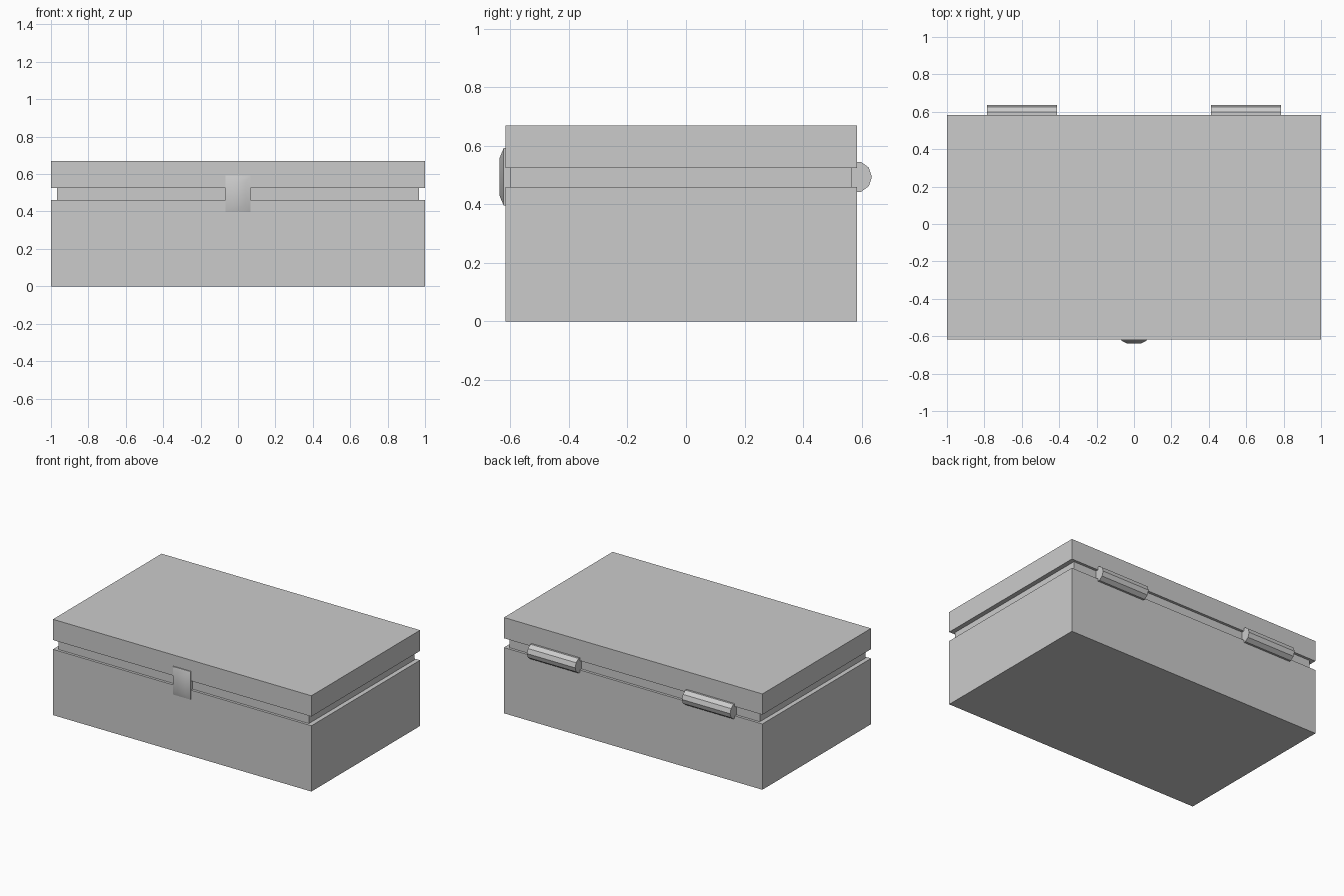
import bpy, bmesh, math

if "Cube" in bpy.data.objects:
    bpy.data.objects.remove(bpy.data.objects["Cube"])

FRONT, BACK = -0.617, 0.584   # box depth limits


def finish(name, bm):
    bmesh.ops.recalc_face_normals(bm, faces=bm.faces[:])
    me = bpy.data.meshes.new(name)
    bm.to_mesh(me)
    bm.free()
    ob = bpy.data.objects.new(name, me)
    bpy.context.collection.objects.link(ob)
    return ob


def loft(name, rings):
    """Stack of vertex rings, skinned and capped at both ends."""
    bm = bmesh.new()
    vs = [[bm.verts.new(p) for p in r] for r in rings]
    n = len(rings[0])
    for a, b in zip(vs, vs[1:]):
        for i in range(n):
            j = (i + 1) % n
            bm.faces.new((a[i], a[j], b[j], b[i]))
    bm.faces.new(vs[0])
    bm.faces.new(vs[-1])
    return finish(name, bm)


def slab(z, inset=0.0):
    x, f, b = 1 - inset, FRONT + inset, BACK - inset
    return [(-x, f, z), (x, f, z), (x, b, z), (-x, b, z)]


# Lower box with its recessed neck
NECK = 0.018
loft("box_base", [slab(0), slab(0.46)])
loft("box_neck", [[(px * 0.968 / (1 - NECK), py, pz) for px, py, pz in slab(z, NECK)]
                  for z in (0.46, 0.525)])

# Lid
loft("lid", [slab(0.525), slab(0.67)])

# Two ten-sided hinge barrels on the back
for side, sign in (("left", -1), ("right", 1)):
    rings = []
    for x in (0.413, 0.786):
        rings.append([(sign * x,
                       0.581 + 0.054 * math.cos(math.tau * k / 10),
                       0.494 + 0.054 * math.sin(math.tau * k / 10)) for k in range(10)])
    loft("hinge_" + side, rings)


# Front clasp: plate with a bevelled, softly shaded face
def plate(y, hx, hz):
    zc = 0.494
    return [(-hx, y, zc - hz), (hx, y, zc - hz), (hx, y, zc + hz), (-hx, y, zc + hz)]


clasp = loft("clasp", [plate(-0.598, 0.068, 0.098),
                       plate(-0.623, 0.068, 0.098),
                       plate(-0.638, 0.04, 0.062)])
for p in clasp.data.polygons:
    p.use_smooth = True
bpy.context.view_layer.objects.active = clasp
clasp.select_set(True)
bpy.ops.object.shade_smooth_by_angle(angle=math.radians(50))
